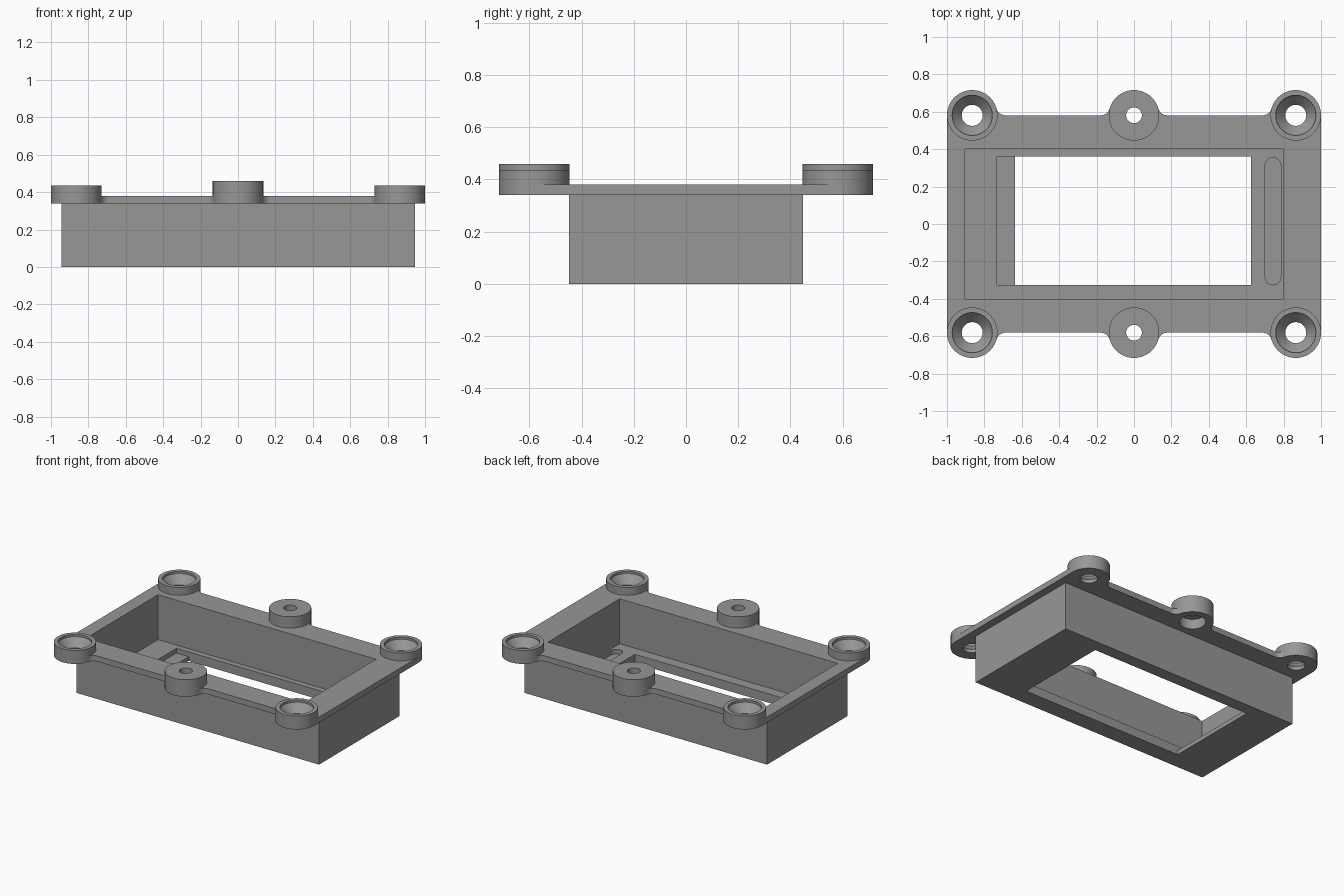
import bpy, bmesh, math

if "Cube" in bpy.data.objects:
    bpy.data.objects.remove(bpy.data.objects["Cube"])

SEG = 64
BX, BY, BR = 0.865, 0.581, 0.135      # boss centres and radius
Z0, Z1 = 0.34, 0.38                   # flange underside and top

grey = bpy.data.materials.new("plain grey")
grey.diffuse_color = (0.31, 0.31, 0.31, 1)
grey.use_nodes = True
grey.node_tree.nodes["Principled BSDF"].inputs["Base Color"].default_value = grey.diffuse_color


def finish(name, bm):
    bmesh.ops.recalc_face_normals(bm, faces=bm.faces)
    me = bpy.data.meshes.new(name)
    bm.to_mesh(me)
    bm.free()
    me.materials.append(grey)
    ob = bpy.data.objects.new(name, me)
    bpy.context.collection.objects.link(ob)
    return ob


def prism(name, pts, z0, z1):
    bm = bmesh.new()
    f = bm.faces.new([bm.verts.new((x, y, z0)) for x, y in pts])
    r = bmesh.ops.extrude_face_region(bm, geom=[f])
    for v in r["geom"]:
        if isinstance(v, bmesh.types.BMVert):
            v.co.z = z1
    return finish(name, bm)


def box(name, x0, x1, y0, y1, z0, z1):
    return prism(name, [(x0, y0), (x1, y0), (x1, y1), (x0, y1)], z0, z1)


def turned(name, cx, cy, profile):
    """Solid of revolution from (radius, height) pairs, bottom to top."""
    bm = bmesh.new()
    rings = []
    for r, z in profile:
        rings.append([bm.verts.new((cx + r * math.cos(2 * math.pi * i / SEG),
                                    cy + r * math.sin(2 * math.pi * i / SEG), z))
                      for i in range(SEG)])
    for a, b in zip(rings, rings[1:]):
        for i in range(SEG):
            j = (i + 1) % SEG
            bm.faces.new((a[i], a[j], b[j], b[i]))
    bm.faces.new(rings[0][::-1])
    bm.faces.new(rings[-1])
    return finish(name, bm)


def combine(target, tool, op):
    m = target.modifiers.new(op, 'BOOLEAN')
    m.operation, m.solver, m.object = op, 'EXACT', tool
    bpy.context.view_layer.objects.active = target
    bpy.ops.object.modifier_apply(modifier=m.name)
    bpy.data.objects.remove(tool, do_unlink=True)


def fillet(cx, side):
    """Concave blend between a boss and the flange edge, from boss outward."""
    fr = 0.05
    fx, fy = cx + side * math.sqrt((BR + fr) ** 2 - fr ** 2), BY + fr
    a0 = math.atan2(-fr, -(BR + fr) * math.cos(math.asin(fr / (BR + fr))))
    pts = []
    for i in range(9):
        a = a0 + (-math.pi / 2 - a0) * i / 8
        pts.append((fx + side * fr * math.cos(a), fy + fr * math.sin(a)))
    return pts


# Flange plate with blended edges
edge = [(1, BY), (BX, BY)] + fillet(BX, -1)
edge += fillet(0, 1)[::-1] + [(0, BY)] + fillet(0, -1)
edge += fillet(-BX, 1)[::-1] + [(-BX, BY), (-1, BY)]
frame = prism("mounting_frame", edge + [(x, -y) for x, y in edge[::-1]], Z0, Z1)

# Box body below the flange
combine(frame, box("body", -0.945, 0.945, -0.447, 0.447, 0, 0.36), 'UNION')

# Screw bosses: low ones at the corners, tall ones mid-edge
spots = [(x, y) for x in (-BX, 0, BX) for y in (-BY, BY)]
for x, y in spots:
    top = 0.46 if x == 0 else 0.435
    combine(frame, turned("boss", x, y, [(BR, Z0), (BR, top)]), 'UNION')

# Pocket, through window, floor step
combine(frame, box("pocket", -0.904, 0.797, -0.4, 0.4, 0.063, 0.6), 'DIFFERENCE')
combine(frame, box("window", -0.636, 0.626, -0.325, 0.36, -0.1, 0.2), 'DIFFERENCE')
combine(frame, box("step", -0.733, -0.6, -0.325, 0.36, 0.03, 0.2), 'DIFFERENCE')

# Round-ended slot in the floor
sr = 0.042
slot = [(0.743 + sr * math.cos(math.pi * i / 16), 0.313 + sr * math.sin(math.pi * i / 16))
        for i in range(17)]
slot += [(0.743 - (x - 0.743), 0.03 - y) for x, y in slot]
combine(frame, prism("slot", slot, 0.03, 0.2), 'DIFFERENCE')

# Screw holes: countersunk at the corners, counterbored from below mid-edge
for x, y in spots:
    if x == 0:
        prof = [(0.085, 0.2), (0.085, 0.41), (0.042, 0.41), (0.042, 0.6)]
    else:
        prof = [(0.056, 0.2), (0.056, 0.365), (0.107, 0.42), (0.107, 0.6)]
    combine(frame, turned("hole", x, y, prof), 'DIFFERENCE')

bpy.ops.object.select_all(action='DESELECT')
frame.select_set(True)
bpy.context.view_layer.objects.active = frame
bpy.ops.object.shade_smooth_by_angle(angle=math.radians(30))
